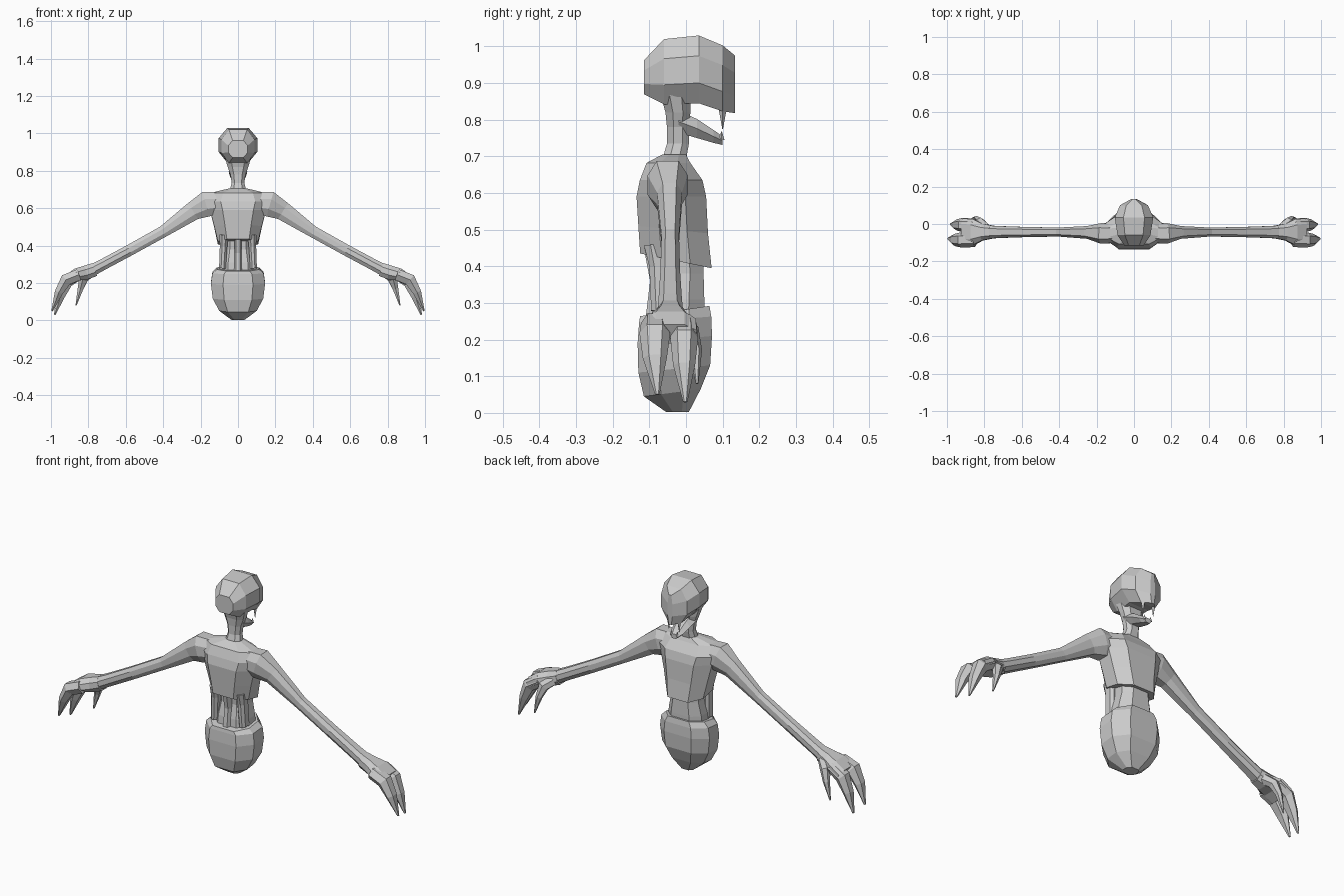
import bpy, bmesh
from mathutils import Vector

OCT = [(1, .4), (.55, 1), (-.55, 1), (-1, .4), (-1, -.4), (-.55, -1), (.55, -1), (1, -.4)]
HEX = [(1, 0), (.5, 1), (-.5, 1), (-1, 0), (-.5, -1), (.5, -1)]
QUAD = [(1, 0), (0, 1), (-1, 0), (0, -1)]


def loft(name, rings, mirror=False):
    """Bridge equal-length point rings into a closed, flat-shaded shell."""
    bm = bmesh.new()
    loops = [[bm.verts.new(p) for p in r] for r in rings]
    n = len(loops[0])
    for a, b in zip(loops, loops[1:]):
        for i in range(n):
            j = (i + 1) % n
            bm.faces.new((a[i], a[j], b[j], b[i]))
    bm.faces.new(loops[0])
    bm.faces.new(loops[-1])
    bmesh.ops.recalc_face_normals(bm, faces=bm.faces)
    me = bpy.data.meshes.new(name)
    bm.to_mesh(me)
    bm.free()
    ob = bpy.data.objects.new(name, me)
    bpy.context.collection.objects.link(ob)
    if mirror:
        ob.modifiers.new("mirror", 'MIRROR').use_axis[0] = True
    return ob


def level(z, hw, y0, y1, tilt=0, shape=OCT):
    """Horizontal section; tilt raises the +y side."""
    return [(u * hw, (y0 + y1) / 2 + v * (y1 - y0) / 2, z + v * tilt) for u, v in shape]


def upright(y, hw, z0, z1, shape=OCT):
    """Section facing along y."""
    return [(u * hw, y, (z0 + z1) / 2 + v * (z1 - z0) / 2) for u, v in shape]


def limb(name, path, shape=HEX):
    """Mirrored limb: path of (centre, half thickness, half depth in y)."""
    rings = []
    pts = [Vector(p[0]) for p in path]
    for i, (c, t, d) in enumerate(path):
        f = (pts[min(i + 1, len(pts) - 1)] - pts[max(i - 1, 0)]).normalized()
        side = Vector((0, 1, 0))
        side = (side - f * side.dot(f)).normalized()
        up = f.cross(side)
        rings.append([pts[i] + side * (u * d) + up * (v * t) for u, v in shape])
    return loft(name, rings, True)


# pelvis
loft("pelvis", [
    level(.003, .035, -.055, .008),
    level(.055, .10, -.115, .04, .01),
    level(.12, .135, -.13, .066, .01),
    level(.20, .145, -.132, .071, .01),
    level(.255, .137, -.128, .069, .008),
    level(.278, .112, -.125, .064, .014)])

# waist and exposed spine
loft("waist", [
    level(.25, .10, -.095, .05),
    level(.31, .095, -.09, .05),
    level(.38, .08, -.075, .048),
    level(.45, .08, -.08, .045)])
loft("spine", [
    level(.26, .022, -.11, -.05),
    level(.36, .018, -.098, -.05),
    level(.45, .02, -.115, -.05)])

# ribs at the sides of the back
limb("side_rib", [((.075, -.075, .46), .024, .04),
                  ((.077, -.07, .40), .02, .03),
                  ((.083, -.065, .28), .018, .03)], OCT)

# ribcage and shoulders
loft("chest", [
    level(.415, .108, -.125, .07, -.02),
    level(.50, .127, -.13, .06, -.01),
    level(.59, .15, -.135, .055),
    level(.635, .168, -.126, .045),
    level(.682, .145, -.108, .012),
    level(.705, .05, -.065, .0)])

# arms
limb("arm", [
    ((.08, -.05, .630), .055, .05),
    ((.17, -.05, .622), .068, .055),
    ((.24, -.045, .585), .05, .034),
    ((.40, -.043, .475), .031, .024),
    ((.58, -.043, .375), .030, .027),
    ((.72, -.043, .300), .030, .032),
    ((.80, -.043, .258), .032, .036)], OCT)

# palms
limb("palm", [
    ((.765, -.043, .272), .036, .036),
    ((.81, -.043, .257), .038, .045),
    ((.86, -.043, .245), .034, .07),
    ((.91, -.043, .215), .030, .072)], OCT)

# two large claws and a thumb
limb("rear_claw", [
    ((.85, -.085, .245), .030, .038),
    ((.92, -.085, .217), .032, .042),
    ((.958, -.085, .15), .022, .033),
    ((.994, -.078, .05), .004, .006)])
limb("front_claw", [
    ((.85, -.005, .245), .028, .034),
    ((.915, -.005, .205), .032, .038),
    ((.948, -.005, .13), .022, .030),
    ((.980, -.002, .03), .004, .006)])
limb("thumb", [
    ((.79, -.02, .255), .025, .025),
    ((.825, .012, .225), .024, .024),
    ((.842, .027, .17), .015, .017),
    ((.866, .03, .08), .003, .004)])

# neck
loft("neck", [
    level(.69, .045, -.065, .0),
    level(.735, .034, -.052, .008),
    level(.78, .04, -.052, .008),
    level(.82, .055, -.056, .012),
    level(.87, .07, -.07, .012)])

# skull with a ridged face
loft("skull", [
    upright(-.115, .052, .87, .962),
    upright(-.06, .088, .842, 1.02),
    upright(.035, .103, .845, 1.03),
    upright(.10, .075, .823, 1.003),
    upright(.134, .014, .818, .975)])

# lower jaw
loft("jaw", [
    upright(-.02, .05, .765, .825, HEX),
    upright(.03, .045, .750, .802, HEX),
    upright(.075, .036, .737, .772, HEX),
    upright(.10, .02, .731, .755, HEX)])

# upper fangs and small lower teeth
for name, x, y, base, tip, r in (("upper_fang", .03, .1, .835, .775, .012),
                                 ("lower_tooth", .018, .097, .745, .768, .008)):
    loft(name, [[(x + u * k, y + v * k, z) for u, v in QUAD]
                for z, k in ((base, r), (tip, .001))], True)
